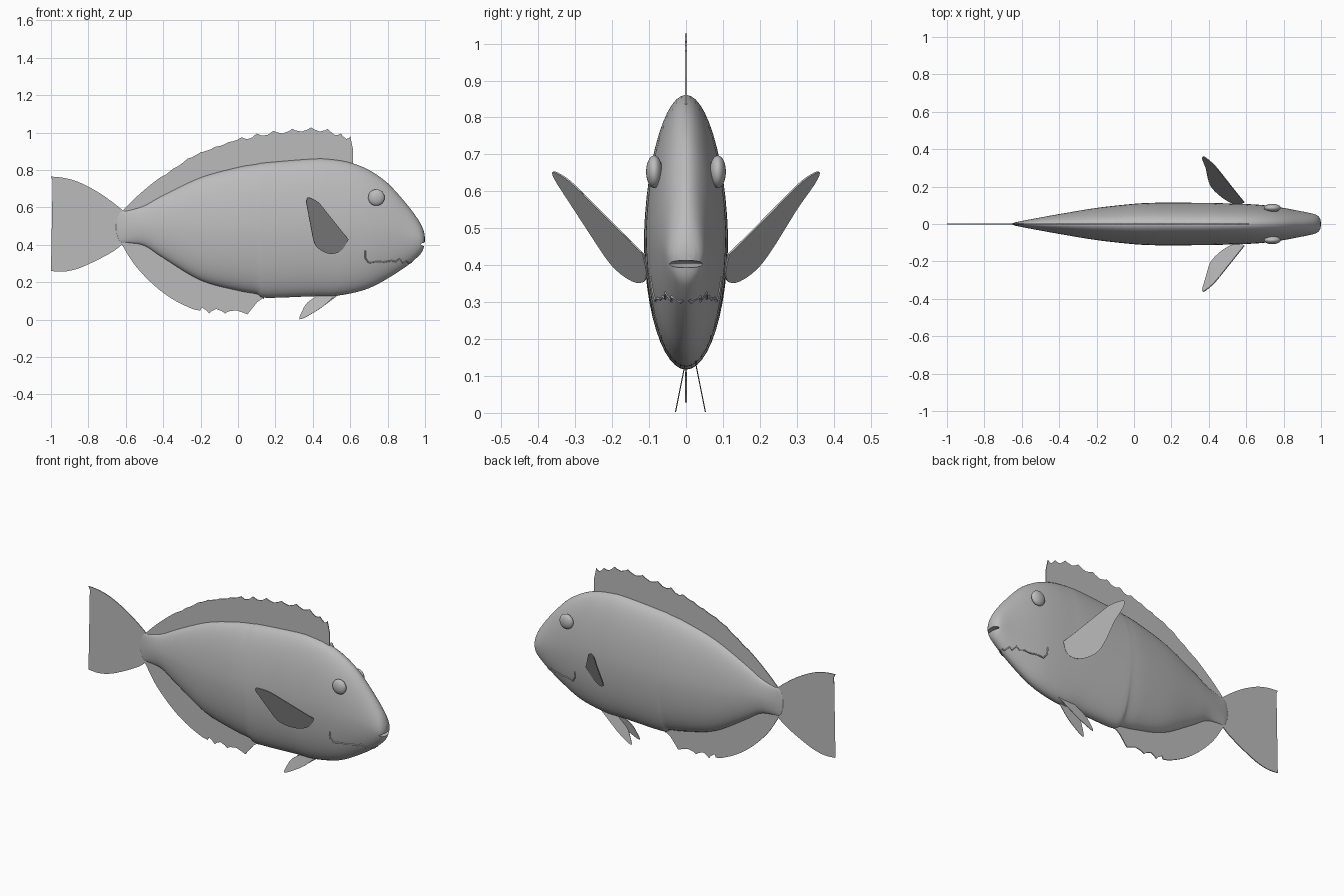
import bpy, bmesh, math
from mathutils import Vector

cube = bpy.data.objects.get("Cube")
if cube:
    bpy.data.objects.remove(cube, do_unlink=True)

skin = bpy.data.materials.new("grey skin")
skin.use_nodes = True
GREY = (0.5, 0.5, 0.5, 1)
skin.diffuse_color = GREY
skin.node_tree.nodes["Principled BSDF"].inputs["Base Color"].default_value = GREY


def finish(name, bm, smooth=True):
    bmesh.ops.recalc_face_normals(bm, faces=bm.faces[:])
    mesh = bpy.data.meshes.new(name)
    bm.to_mesh(mesh)
    bm.free()
    mesh.materials.append(skin)
    obj = bpy.data.objects.new(name, mesh)
    bpy.context.collection.objects.link(obj)
    if smooth:
        mesh.shade_smooth()
    return obj


def spline(points, steps):
    """Smooth curve through the points, sampled evenly between each pair."""
    pts = [Vector(p) for p in points]
    out = []
    for i in range(len(pts) - 1):
        a, b, c, d = (pts[max(0, min(len(pts) - 1, i + k))] for k in (-1, 0, 1, 2))
        for j in range(steps):
            t = j / steps
            out.append(0.5 * (2 * b + (c - a) * t + (2 * a - 5 * b + 4 * c - d) * t * t
                              + (3 * b - a - 3 * c + d) * t ** 3))
    return out + [pts[-1]]


def fin(name, outline, depth=lambda x, z: 0, thickness=0.005):
    """Thin sheet from an x, z outline, placed in y by the depth rule."""
    bm = bmesh.new()
    bm.faces.new([bm.verts.new((x, depth(x, z), z)) for x, z in outline])
    bmesh.ops.triangulate(bm, faces=bm.faces[:], ngon_method='EAR_CLIP')
    obj = finish(name, bm, smooth=False)
    mod = obj.modifiers.new("thickness", 'SOLIDIFY')
    mod.thickness = thickness
    mod.offset = 0
    return obj


def scalloped(tips, sag):
    """Fin edge that dips between neighbouring spine tips."""
    steps = 6
    return [(x, z - sag(x) * math.sin(math.pi * (i % steps) / steps))
            for i, (x, z) in enumerate(spline(tips, steps))]


# Body: oval rings given by x, top, bottom and half width
rings = spline([
    (-.65, .53, .46, .004), (-.63, .575, .415, .01), (-.58, .585, .41, .02),
    (-.5, .61, .395, .035), (-.4, .665, .33, .053), (-.2, .76, .21, .086),
    (0, .815, .155, .108), (.1, .832, .137, .113), (.15, .84, .117, .114),
    (.4, .86, .125, .113), (.5, .857, .126, .11), (.6, .84, .14, .107),
    (.7, .8, .168, .1), (.8, .73, .22, .086), (.9, .62, .285, .067),
    (.96, .54, .335, .054), (.985, .495, .365, .042), (.997, .46, .4, .024)], 5)


def half_width(r, s):
    return r[3] * math.sqrt(max(0, 1 - s * s)) * (1 - 0.1 * max(0, s))


SIDES = 48
bm = bmesh.new()
loops = []
for r in rings:
    mid, tall = (r[1] + r[2]) / 2, (r[1] - r[2]) / 2
    loop = []
    for k in range(SIDES):
        a = 2 * math.pi * k / SIDES
        y = math.copysign(half_width(r, math.sin(a)), math.cos(a))
        loop.append(bm.verts.new((r[0], y, mid + tall * math.sin(a))))
    loops.append(loop)
for p, q in zip(loops, loops[1:]):
    for k in range(SIDES):
        n = (k + 1) % SIDES
        bm.faces.new((p[k], p[n], q[n], q[k]))
for loop, x in ((loops[0], -.655), (loops[-1], 1)):
    tip = bm.verts.new((x, 0, sum(v.co.z for v in loop) / SIDES))
    for k in range(SIDES):
        bm.faces.new((loop[k], loop[(k + 1) % SIDES], tip))
body = finish("body", bm)


def ellipsoid(name, centre, size):
    bm = bmesh.new()
    bmesh.ops.create_uvsphere(bm, u_segments=32, v_segments=16, radius=1)
    for v in bm.verts:
        v.co = Vector(a * b for a, b in zip(v.co, size)) + Vector(centre)
    return finish(name, bm)


# Mouth: a slit cut into the snout
cutter = ellipsoid("mouth_cutter", (1, 0, .403), (.045, .052, .01))
cut = body.modifiers.new("mouth", 'BOOLEAN')
cut.operation = 'DIFFERENCE'
cut.object = cutter
cut.solver = 'EXACT'
bpy.context.view_layer.objects.active = body
body.select_set(True)
bpy.ops.object.modifier_apply(modifier=cut.name)
bpy.data.objects.remove(cutter, do_unlink=True)
bpy.ops.object.shade_smooth_by_angle(angle=math.radians(40))


def skin_point(x, z, side):
    r = min(rings, key=lambda ring: abs(ring[0] - x))
    mid, tall = (r[1] + r[2]) / 2, (r[1] - r[2]) / 2
    s = max(-1, min(1, (z - mid) / tall))
    return (r[0], side * half_width(r, s), mid + tall * s)


# Jaw crease: a ragged ridge along each cheek
crease = [(.68, .37), (.685, .33), (.695, .303), (.74, .31), (.78, .308), (.82, .315),
          (.85, .31), (.865, .325), (.88, .303), (.9, .315), (.91, .3), (.925, .308)]
for side, label in ((1, "left"), (-1, "right")):
    curve = bpy.data.curves.new(label + "_jaw_crease", 'CURVE')
    curve.dimensions = '3D'
    curve.bevel_depth = 0.004
    curve.bevel_resolution = 1
    line = curve.splines.new('POLY')
    line.points.add(len(crease) - 1)
    for point, (x, z) in zip(line.points, crease):
        point.co = (*skin_point(x, z, side), 1)
    curve.materials.append(skin)
    bpy.context.collection.objects.link(bpy.data.objects.new(label + "_jaw_crease", curve))

# Dorsal fin
back = [(-.62, .58), (-.55, .65), (-.45, .735), (-.35, .805), (-.27, .86), (-.2, .895),
        (-.12, .925), (-.05, .95), (.02, .975), (.1, .995), (.19, 1.01), (.29, 1.02),
        (.39, 1.028), (.48, 1.02), (.55, .995), (.6, .98)]
fin("dorsal_fin", scalloped(back, lambda x: .02 if x > 0 else .006 if x > -.4 else 0)
    + [(.615, .91), (.615, .8), (.2, .78), (-.2, .68), (-.6, .53)])

# Anal fin
belly = [(-.62, .4), (-.55, .29), (-.45, .185), (-.35, .11), (-.25, .06), (-.21, .05),
         (-.155, .033), (-.07, .033), (.05, .028), (.14, .11)]
fin("anal_fin", scalloped(belly, lambda x: -.025 if x > -.2 else 0)
    + [(.14, .18), (-.2, .3), (-.6, .46)])

# Tail fin
top_edge = spline([(-.6, .57), (-.66, .62), (-.75, .683), (-.85, .735), (-.93, .758), (-1, .765)], 4)
rear = spline([(-1, .765), (-.975, .69), (-.967, .51), (-.975, .34), (-1, .26)], 5)
low_edge = spline([(-1, .26), (-.93, .257), (-.85, .275), (-.75, .32), (-.66, .37), (-.6, .42)], 4)
fin("tail_fin", top_edge + rear[1:] + low_edge[1:])

# Paired fins and eyes
pectoral = spline([(.59, .43), (.56, .38), (.52, .355), (.47, .357), (.42, .39), (.4, .44),
                   (.39, .51), (.383, .56), (.366, .62), (.37, .65), (.39, .65), (.43, .627),
                   (.47, .58), (.54, .49), (.59, .43)], 3)[:-1]
pelvic = spline([(.56, .15), (.52, .128), (.46, .075), (.4, .035), (.33, .002), (.345, .05),
                 (.37, .09), (.42, .125), (.48, .16), (.56, .15)], 3)[:-1]
for side, label in ((1, "left"), (-1, "right")):
    fin(label + "_pectoral_fin", pectoral,
        lambda x, z: side * (.217 - .569 * x + .545 * z))
    fin(label + "_pelvic_fin", pelvic,
        lambda x, z: .012 + side * (.041 - .2 * z), 0.003)
    ellipsoid(label + "_eye", (.74, side * .086, .653), (.044, .022, .044))
